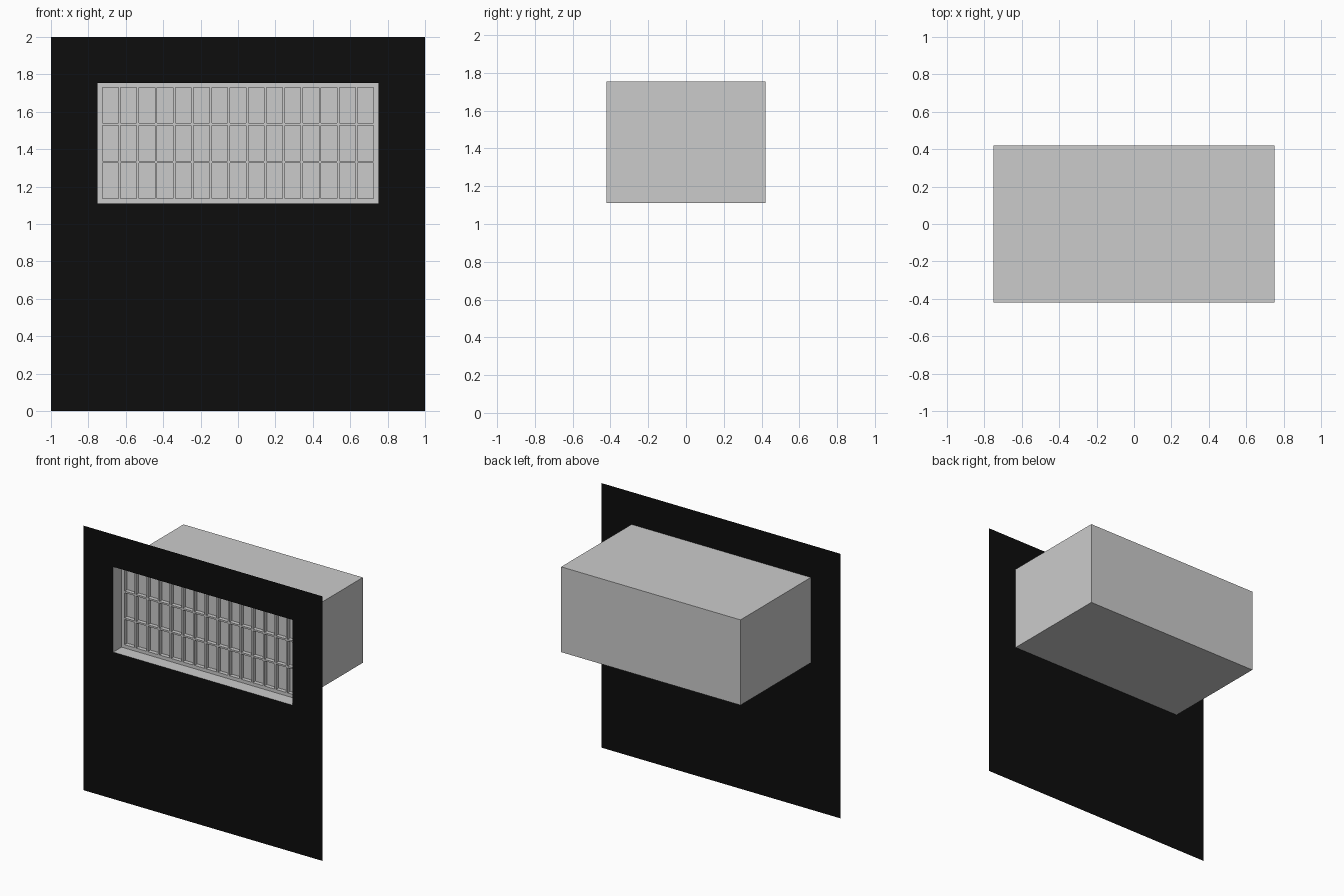
import bpy, bmesh

if "Cube" in bpy.data.objects:
    bpy.data.objects.remove(bpy.data.objects["Cube"])

FRONT, BACK = -0.42, 0.42
X, Z0, Z1 = 0.75, 1.11, 1.755          # housing outline
RECESS, CELL_DEPTH = 0.10, 0.03
RIM, BAR = 0.025, 0.0125


def finish(name, bm, color=None):
    me = bpy.data.meshes.new(name)
    bm.to_mesh(me)
    bm.free()
    ob = bpy.data.objects.new(name, me)
    bpy.context.collection.objects.link(ob)
    if color:
        mat = bpy.data.materials.new(name + "_black")
        mat.diffuse_color = color
        mat.use_nodes = True
        mat.node_tree.nodes["Principled BSDF"].inputs["Base Color"].default_value = mat.diffuse_color
        me.materials.append(mat)
    return ob


def sheet(xs, zs, y, skip=()):
    """Flat sheet facing -y, divided at xs and zs; returns faces by cell."""
    bm = bmesh.new()
    v = [[bm.verts.new((x, y, z)) for z in zs] for x in xs]
    faces = {}
    for i in range(len(xs) - 1):
        for j in range(len(zs) - 1):
            if (i, j) not in skip:
                faces[i, j] = bm.faces.new((v[i][j], v[i + 1][j],
                                            v[i + 1][j + 1], v[i][j + 1]))
    bm.normal_update()
    return bm, faces


def divisions(lo, hi, count):
    """Rim, then count openings separated by bars, then rim."""
    a, b = lo + RIM, hi - RIM
    size = (b - a - BAR * (count - 1)) / count
    out = [lo]
    for k in range(count):
        s = a + k * (size + BAR)
        out += [s, s + size]
    return out + [hi]


# Black wall panel with a rectangular opening
bm, _ = sheet([-1, -X, X, 1], [0, Z0, Z1, 2], FRONT, skip={(1, 1)})
finish("wall_panel", bm, (0.004, 0.004, 0.004, 1))

# Housing: box open at the front
bm = bmesh.new()
bmesh.ops.create_cube(bm, size=1)
for v in bm.verts:
    v.co = (v.co.x * 2 * X, v.co.y * (BACK - FRONT), (Z0 + Z1) / 2 + v.co.z * (Z1 - Z0))
bm.normal_update()
bmesh.ops.delete(bm, geom=[f for f in bm.faces if f.normal.y < -0.5], context='FACES')
finish("housing", bm)

# Recessed grille: 15 x 3 sunken cells
bm, faces = sheet(divisions(-X, X, 15), divisions(Z0, Z1, 3), FRONT + RECESS)
cells = [f for (i, j), f in faces.items() if i % 2 and j % 2]
bmesh.ops.inset_individual(bm, faces=cells, thickness=0, depth=-CELL_DEPTH)
finish("grille", bm)
